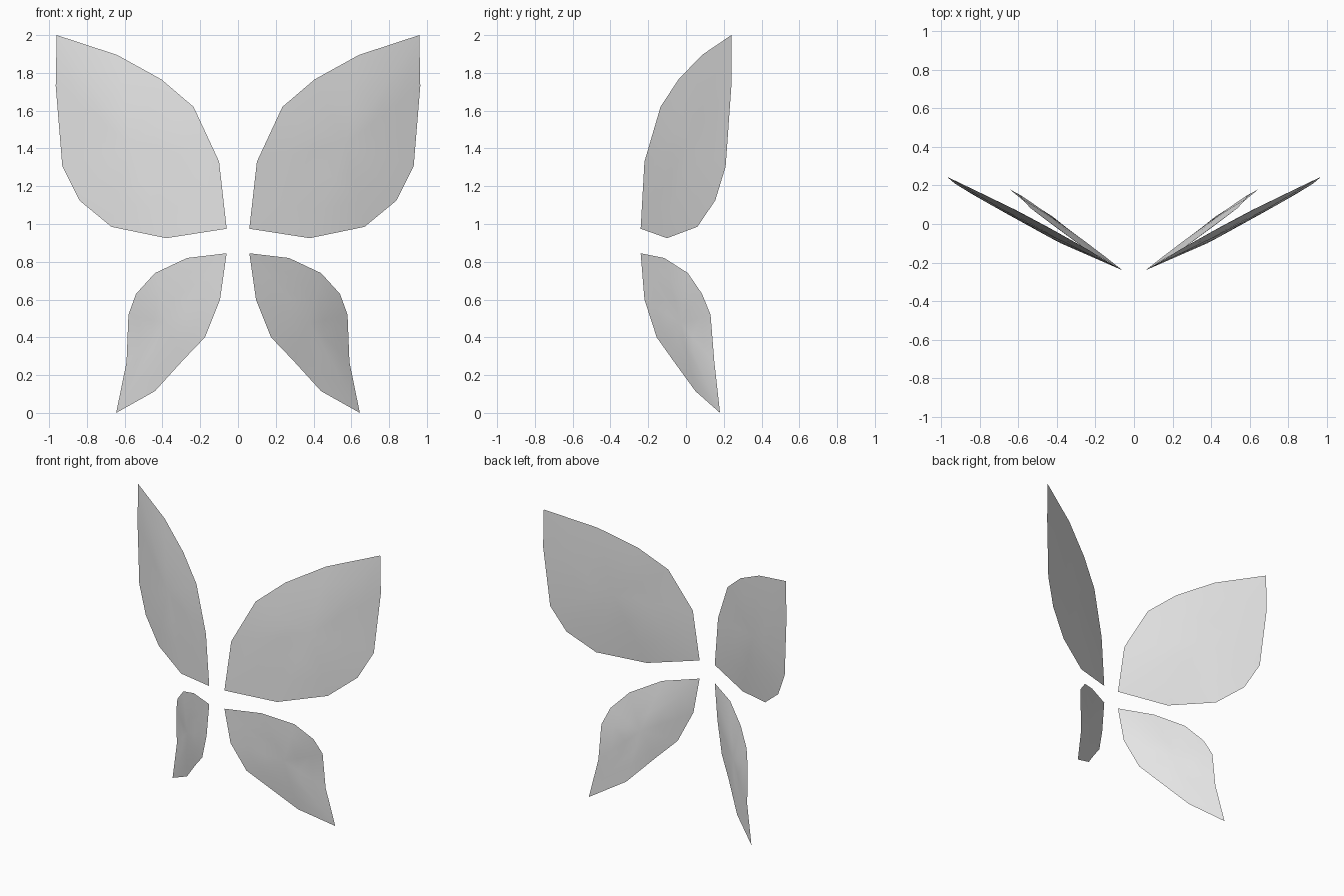
import bpy
import bmesh
import math
from mathutils import Vector, geometry

default_cube = bpy.data.objects.get("Cube")
if default_cube:
    bpy.data.objects.remove(default_cube, do_unlink=True)

# One plain grey for all wings
grey = bpy.data.materials.new("wing_grey")
grey.use_nodes = True
colour = (0.8, 0.8, 0.8, 1)
grey.diffuse_color = colour
grey.node_tree.nodes["Principled BSDF"].inputs["Base Color"].default_value = colour

# Wing rims, from the root around the tip and back
UPPER_RIM = [
    (0.06, -0.24, 0.975), (0.10, -0.22, 1.33), (0.235, -0.135, 1.62),
    (0.405, -0.04, 1.765), (0.64, 0.085, 1.895), (0.96, 0.24, 2.0),
    (0.965, 0.24, 1.73), (0.93, 0.21, 1.305), (0.84, 0.155, 1.125),
    (0.67, 0.06, 0.985), (0.38, -0.10, 0.925),
]
LOWER_RIM = [
    (0.06, -0.24, 0.845), (0.27, -0.115, 0.82), (0.44, 0.01, 0.74),
    (0.54, 0.085, 0.63), (0.58, 0.13, 0.52), (0.59, 0.15, 0.27),
    (0.645, 0.18, 0), (0.44, 0.05, 0.115), (0.29, -0.07, 0.28),
    (0.175, -0.155, 0.40), (0.095, -0.22, 0.60),
]


def add_side(bm, rim_verts, centre, offset):
    """Dome one face of the wing with shrinking rings and a closing fan."""
    outer = rim_verts
    count = len(rim_verts)
    for scale in (0.7, 0.35):
        lift = offset * (1 - scale ** 2)
        inner = [bm.verts.new(centre.lerp(v.co, scale) + lift) for v in rim_verts]
        for i in range(count):
            j = (i + 1) % count
            bm.faces.new((outer[i], outer[j], inner[j], inner[i]))
        outer = inner
    middle = bm.verts.new(centre + offset)
    for i in range(count):
        bm.faces.new((outer[i], outer[(i + 1) % count], middle))


def make_wing(name, rim, side, bulge):
    """Thin pillow-shaped wing; side is +1 for left and -1 for right."""
    points = [Vector((x * side, y, z)) for x, y, z in rim]
    centre = sum(points, Vector()) / len(points)
    normal = geometry.normal(points)
    bm = bmesh.new()
    rim_verts = [bm.verts.new(p) for p in points]
    for direction in (1, -1):
        add_side(bm, rim_verts, centre, normal * bulge * direction)
    bmesh.ops.recalc_face_normals(bm, faces=bm.faces[:])
    mesh = bpy.data.meshes.new(name)
    bm.to_mesh(mesh)
    bm.free()
    mesh.materials.append(grey)
    wing = bpy.data.objects.new(name, mesh)
    bpy.context.collection.objects.link(wing)
    return wing


# Two mirrored pairs of wings
bpy.ops.object.select_all(action="DESELECT")
for side, label in ((1, "left"), (-1, "right")):
    for name, rim, bulge in (("upper_wing", UPPER_RIM, 0.014),
                             ("lower_wing", LOWER_RIM, 0.012)):
        wing = make_wing(f"{name}_{label}", rim, side, bulge)
        wing.select_set(True)
        bpy.context.view_layer.objects.active = wing

# Smooth domes with a crisp rim
bpy.ops.object.shade_smooth_by_angle(angle=math.radians(5))
for wing in bpy.context.selected_objects:
    bm = bmesh.new()
    bm.from_mesh(wing.data)
    for edge in bm.edges:
        a, b = (f.normal for f in edge.link_faces)
        edge.smooth = a.dot(b) > 0
    bm.to_mesh(wing.data)
    bm.free()
